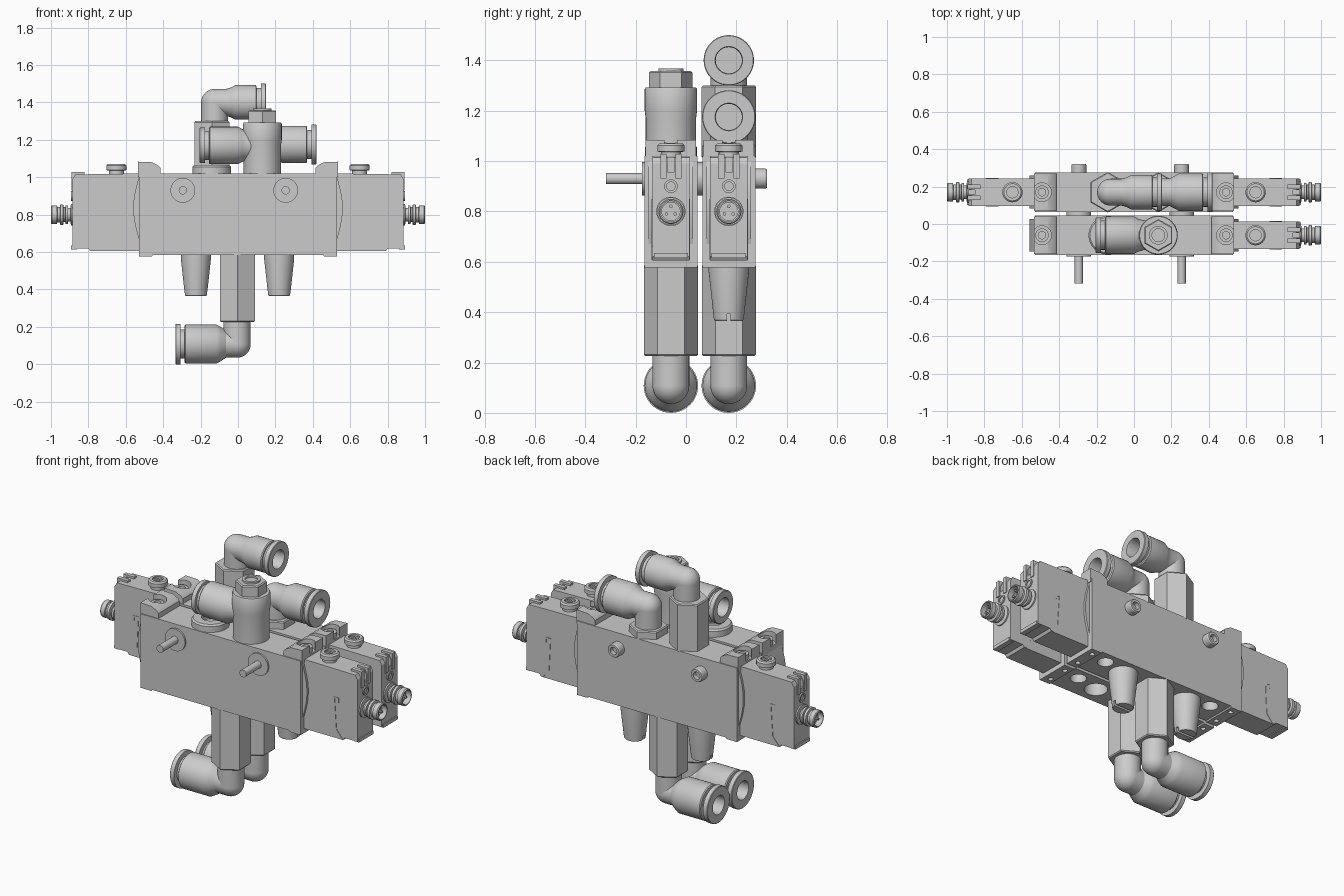
import bpy, bmesh, math
from mathutils import Vector, Matrix

if "Cube" in bpy.data.objects:
    bpy.data.objects.remove(bpy.data.objects["Cube"])


def make(name, bm):
    bmesh.ops.remove_doubles(bm, verts=bm.verts, dist=1e-5)
    bmesh.ops.recalc_face_normals(bm, faces=bm.faces)
    me = bpy.data.meshes.new(name)
    bm.to_mesh(me)
    bm.free()
    ob = bpy.data.objects.new(name, me)
    bpy.context.collection.objects.link(ob)
    return ob


def lathe(name, profile, origin, axis=(0, 0, 1), seg=40, spin=0.0):
    """Revolve (radius, distance) points around an axis; ends are closed."""
    rot = Vector((0, 0, 1)).rotation_difference(Vector(axis)).to_matrix()
    bm = bmesh.new()
    rings = []
    for r, t in profile:
        rings.append([bm.verts.new(Vector(origin) + rot @ Vector((
            r * math.cos(spin + math.tau * i / seg),
            r * math.sin(spin + math.tau * i / seg), t))) for i in range(seg)])
    for a, b in zip(rings, rings[1:]):
        for i in range(seg):
            j = (i + 1) % seg
            bm.faces.new((a[i], a[j], b[j], b[i]))
    if profile[0][0] > 0:
        bm.faces.new(rings[0])
    if profile[-1][0] > 0:
        bm.faces.new(rings[-1])
    return make(name, bm)


def cyl(name, r, a, b, origin, axis=(0, 0, 1), seg=40, spin=0.0):
    return lathe(name, [(r, a), (r, b)], origin, axis, seg, spin)


def hexa(name, r, a, b, x, y, bevel=0.006):
    return lathe(name, [(r - bevel, a), (r, a + bevel), (r, b - bevel), (r - bevel, b)],
                 (x, y, 0), seg=6, spin=math.pi / 2)


def prism(name, pts, yc, half, s=1):
    """Extrude an x-z outline along y; s = -1 mirrors it to the left."""
    bm = bmesh.new()
    a = [bm.verts.new((s * x, yc - half, z)) for x, z in pts]
    b = [bm.verts.new((s * x, yc + half, z)) for x, z in pts]
    bm.faces.new(a)
    bm.faces.new(b)
    for i in range(len(pts)):
        j = (i + 1) % len(pts)
        bm.faces.new((a[i], a[j], b[j], b[i]))
    return make(name, bm)


def box(name, x0, x1, z0, z1, yc, half, s=1):
    return prism(name, [(x0, z0), (x1, z0), (x1, z1), (x0, z1)], yc, half, s)


def cut(ob, cutter):
    m = ob.modifiers.new("cut", 'BOOLEAN')
    m.operation, m.solver, m.object = 'DIFFERENCE', 'EXACT', cutter
    with bpy.context.temp_override(object=ob, active_object=ob):
        bpy.ops.object.modifier_apply(modifier=m.name)
    bpy.data.objects.remove(cutter)


def push_fitting(name, x, y, z, d, r, R, fl, start, L):
    """Horizontal push-in tube socket with release collar."""
    lathe(name, [(0, 0), (r, 0), (r, start - .04), (R - .012, start - .012), (R, start + .01),
                 (R, L - .055), (R - .006, L - .05), (.078, L - .05), (.078, L - .028),
                 (fl, L - .028), (fl, L - .003), (fl - .003, L), (.055, L), (.052, L - .012),
                 (.052, L - .13), (0, L - .13)], (x, y, z), (d, 0, 0), 48)


def elbow(name, x, y, z, zbase, d, r, R, fl, start, L):
    cyl(name + "_stem", r, min(z, zbase), max(z, zbase), (x, y, 0))
    bm = bmesh.new()
    bmesh.ops.create_uvsphere(bm, u_segments=40, v_segments=24, radius=r,
                              matrix=Matrix.Translation((x, y, z)))
    make(name + "_bend", bm)
    push_fitting(name + "_socket", x, y, z, d, r, R, fl, start, L)


def solenoid(y, s):
    # housing with stepped outer end
    h = prism("solenoid_housing", [(.52, .605), (.79, .605), (.80, .62), (.885, .62),
                                   (.885, .99), (.87, 1.015), (.52, 1.02)], y, .074, s)
    cut(h, box("slot", .85, .95, .955, 1.1, y, .012, s))
    for k in (-1, 1):
        box("end_rib", .82, .891, .93, 1.027, y + k * .03, .012, s)
    box("end_foot", .86, .892, .615, .635, y, .068, s)
    prism("side_clip", [(.725, .85), (.762, .85), (.762, .82), (.754, .82), (.754, .84),
                        (.735, .84), (.747, .66), (.79, .607), (.775, .607), (.735, .655)],
          y, .0765, s)
    # manual override button
    b = lathe("override_button", [(.04, 1.01), (.04, 1.035), (.054, 1.038), (.054, 1.062),
                                  (.046, 1.07), (.03, 1.07), (.03, 1.06), (0, 1.06)], (s * .65, y, 0))
    box("button_slot_bar", .625, .675, 1.055, 1.068, y, .006, s)
    lathe("indicator", [(.027, .88), (.027, .892), (.017, .892), (.017, .886), (0, .886)],
          (0, y, .9), (s, 0, 0), 24)
    # round plug connector with pins
    lathe("plug_connector", [(.058, .87), (.058, .893), (.036, .896), (.036, .908), (.05, .91),
                             (.05, .922), (.04, .924), (.04, .932), (.055, .935), (.055, .95),
                             (.036, .953), (.036, .965), (.05, .968), (.05, .995), (.046, 1.0),
                             (.041, 1.0), (.041, .94), (0, .94)], (0, y, .8), (s, 0, 0))
    for a in (90, 210, 330):
        cyl("plug_pin", .007, .935, .985,
            (0, y + .02 * math.cos(math.radians(a)), .8 + .02 * math.sin(math.radians(a))),
            (s, 0, 0), 10)


def valve(y, solenoid_sides, open_ports):
    # main spool body
    body = prism("valve_body", [(-.53, .577), (-.46, .577), (-.455, .585), (.455, .585), (.46, .577),
                                (.53, .577), (.53, 1.02), (-.53, 1.02)], y, .105)
    for s in (-1, 1):
        if open_ports:
            cut(body, cyl("port", .064, .5, .7, (s * .22, y, 0)))
        for px, py, pr in ((.37, .03, .045), (.49, -.06, .014), (.49, .06, .014)):
            cut(body, cyl("hole", pr, .5, .64, (s * px, y + py, 0), seg=24))
        # end cap with recessed screw
        cap = prism("end_cap", [(.415, 1.0), (.535, 1.0), (.535, 1.083), (.46, 1.08), (.425, 1.062),
                                (.415, 1.05)], y, .1, s)
        cut(cap, cyl("recess", .05, 1.03, 1.2, (s * .492, y, 0)))
        lathe("cap_screw", [(.036, 1.0), (.036, 1.06), (.02, 1.06), (.02, 1.04), (0, 1.04)],
              (s * .492, y, 0), seg=24)
        # bowed seal plate at the end of the body
        arc = [(.53 + .03 * math.sin(math.pi * i / 12), .67 + .33 * i / 12) for i in range(13)]
        prism("end_bulge", [(.5, .67)] + arc + [(.5, 1.0)], y, .088, s)
        if s in solenoid_sides:
            solenoid(y, s)
    # outlet extension and elbow underneath
    hexa("lower_hex_extension", .107, .225, .59, -.003, y)
    elbow("lower_elbow", -.005, y, .108, .24, -1, .073, .104, .108, .1, .33)


YA, YB = -.06, .17
valve(YA, (1,), True)
valve(YB, (-1, 1), False)

# tapered silencers under the back valve
for x in (-.225, .22):
    m = lathe("silencer", [(.08, .59), (.08, .56), (.059, .37), (.055, .365)], (x, YB, 0))
    cut(m, box("slot", x - .1, x + .1, .3, .392, YB, .007))

# mounting bolts running through both valves
for x in (-.295, .255):
    at = (x, 0, .93)
    cyl("bolt_stud", .022, -.318, 0, at, (0, 1, 0), 24)
    lathe("front_washer", [(.066, -.175), (.066, -.15)], at, (0, 1, 0))
    cyl("spacer", .066, .03, .08, at, (0, 1, 0))
    lathe("bolt_head", [(.04, .26), (.04, .316), (.036, .322), (.022, .322), (.022, .295), (0, .295)],
          at, (0, 1, 0), 30)

# front valve: banjo fitting and port plug
lathe("banjo_column", [(.1, 1.01), (.1, 1.17), (.104, 1.2), (.104, 1.285), (.1, 1.292)], (.13, YA, 0))
hexa("banjo_hex", .086, 1.28, 1.357, .13, YA)
lathe("banjo_tip", [(.05, 1.35), (.05, 1.367), (.034, 1.367), (.034, 1.355), (0, 1.355)], (.13, YA, 0))
push_fitting("banjo_socket", .13, YA, 1.17, -1, .08, .1, .095, .12, .335)
lathe("port_plug", [(.103, 1.01), (.103, 1.055), (.095, 1.065), (.05, 1.065), (.05, 1.03), (0, 1.03)],
      (-.14, YA, 0))

# back valve: tall hex with elbow, and low elbow
hexa("tall_hex_extension", .108, 1.01, 1.3, -.14, YB)
elbow("upper_elbow", -.125, YB, 1.4, 1.28, 1, .072, .092, .1, .1, .275)
hexa("low_hex_base", .107, 1.01, 1.065, .13, YB)
elbow("middle_elbow", .13, YB, 1.175, 1.03, 1, .074, .1, .106, .1, .29)

# smooth round surfaces, keep hard edges
for o in bpy.data.objects:
    o.select_set(o.type == 'MESH')
bpy.context.view_layer.objects.active = bpy.data.objects["valve_body"]
bpy.ops.object.shade_smooth_by_angle(angle=math.radians(30))
